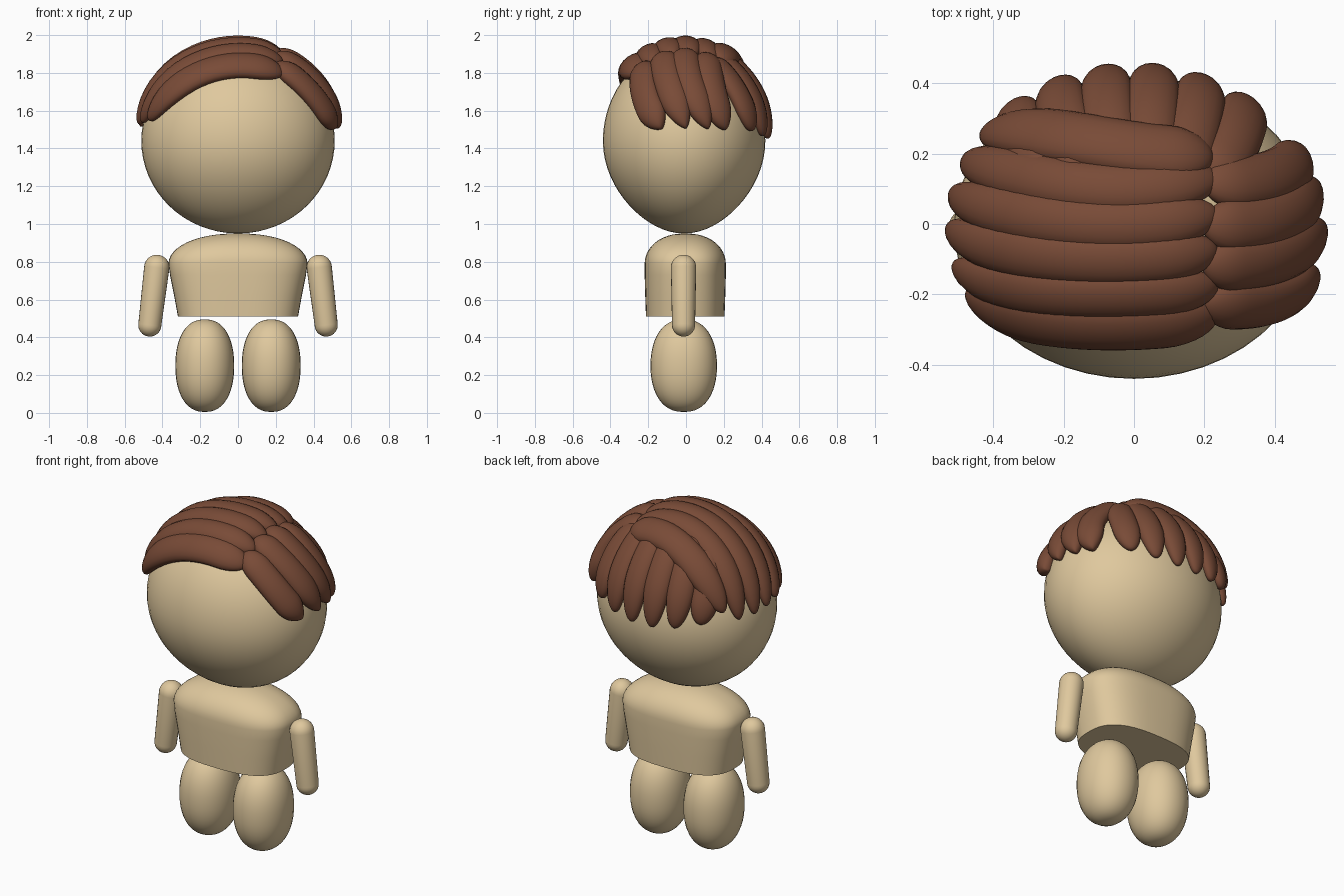
import bpy, bmesh, math
from mathutils import Vector

if "Cube" in bpy.data.objects:
    bpy.data.objects.remove(bpy.data.objects["Cube"])

def material(name, rgb):
    m = bpy.data.materials.new(name)
    m.diffuse_color = (*rgb, 1)
    m.use_nodes = True
    m.node_tree.nodes["Principled BSDF"].inputs["Base Color"].default_value = m.diffuse_color
    return m

SKIN = material("tan", (0.74, 0.58, 0.34))
HAIR = material("brown", (0.19, 0.07, 0.038))

def loft(name, rings, mat, angle=50):
    """Skin a list of equal-length point rings and close both ends."""
    bm = bmesh.new()
    vs = [[bm.verts.new(p) for p in r] for r in rings]
    n = len(vs[0])
    for a, b in zip(vs, vs[1:]):
        for i in range(n):
            j = (i + 1) % n
            bm.faces.new((a[i], a[j], b[j], b[i]))
    bm.faces.new(vs[0][::-1])
    bm.faces.new(vs[-1])
    bmesh.ops.recalc_face_normals(bm, faces=bm.faces)
    me = bpy.data.meshes.new(name)
    bm.to_mesh(me)
    bm.free()
    ob = bpy.data.objects.new(name, me)
    bpy.context.collection.objects.link(ob)
    me.materials.append(mat)
    bpy.context.view_layer.objects.active = ob
    bpy.ops.object.select_all(action='DESELECT')
    ob.select_set(True)
    bpy.ops.object.shade_smooth_by_angle(angle=math.radians(angle))
    return ob

def oval(cx, cy, z, rx, ry, e=2.0, n=48):
    """Horizontal superellipse ring."""
    pts = []
    for i in range(n):
        a = 2 * math.pi * i / n
        c, s = math.cos(a), math.sin(a)
        pts.append((cx + rx * math.copysign(abs(c) ** (2 / e), c),
                    cy + ry * math.copysign(abs(s) ** (2 / e), s), z))
    return pts

# head: egg, slightly narrower front to back toward the chin
C, R = Vector((0, -0.01, 1.44)), Vector((0.512, 0.43, 0.49))
rings = []
for i in range(33):
    a = math.pi * (0.004 + 0.992 * i / 32) - math.pi / 2
    s, c = math.sin(a), math.cos(a)
    k = 1 - 0.12 * min(s, 0) ** 2
    rings.append(oval(C.x, C.y, C.z + R.z * s, R.x * c, R.y * c * k))
loft("head", rings, SKIN)

# torso: flat base, flared sides, domed shoulders
rings = [oval(0, -0.004, z, rx, ry, 2.7) for z, rx, ry in
         [(0.51, 0.318, 0.208), (0.62, 0.338, 0.212), (0.73, 0.36, 0.215)]]
for i in range(13):
    a = math.pi / 2 * i / 12 * 0.99
    c = math.cos(a)
    rings.append(oval(0, -0.004, 0.79 + 0.16 * math.sin(a),
                      0.368 * c ** 0.9, 0.215 * c ** 0.9, 2.7 - 0.5 * i / 12))
loft("torso", rings, SKIN)

for side, label in ((-1, "left"), (1, "right")):
    # leg: squarish egg
    rings = []
    for i in range(25):
        a = math.pi * (0.006 + 0.988 * i / 24) - math.pi / 2
        s, c = math.sin(a), math.cos(a)
        w = c ** 0.85
        rings.append(oval(side * 0.176, -0.012, 0.25 + 0.245 * math.copysign(abs(s) ** 0.92, s),
                          0.156 * w, 0.176 * w, 2.1, 32))
    loft(label + "_leg", rings, SKIN)

    # arm: tapered capsule leaning outward
    top, bot = Vector((side * 0.43, -0.013, 0.77)), Vector((side * 0.467, -0.013, 0.465))
    axis = (bot - top).normalized()
    u, v = axis.cross(Vector((0, 1, 0))).normalized(), Vector((0, 1, 0))
    rings = []
    for p, r, a0 in ((top, 0.067, -89), (bot, 0.061, 0)):
        for i in range(9):
            a = math.radians(a0 + 89 * i / 8)
            o, rr = p + axis * r * math.sin(a), r * math.cos(a)
            rings.append([o + (u * math.cos(t) + v * math.sin(t)) * rr
                          for t in (2 * math.pi * k / 24 for k in range(24))])
    loft(label + "_arm", rings, SKIN)

def on_head(p):
    """Point and outward normal on the head shell nearest a rough point."""
    d = Vector([(p[i] - C[i]) / R[i] for i in range(3)]).normalized()
    return (Vector([C[i] + R[i] * d[i] for i in range(3)]),
            Vector([d[i] / R[i] for i in range(3)]).normalized())

def top_point(x, y):
    """Point on the upper half of the head above x, y."""
    q = 1 - ((x - C.x) / R.x) ** 2 - ((y - C.y) / R.y) ** 2
    return Vector((x, y, C.z + R.z * math.sqrt(max(q, 0.01))))

def lock(name, a, m, b, w, lift=0.018, h=0.05, tip=0.5, n=28, k=18):
    """Flattened hair strand running over the head through a, m, b."""
    a, m, b = Vector(a), Vector(m), Vector(b)
    def at(t):
        return on_head(a * (2*t - 1) * (t - 1) + m * 4*t * (1 - t) + b * t * (2*t - 1))
    rings = []
    for i in range(n + 1):
        t = 0.5 - 0.5 * math.cos(math.pi * (0.02 + 0.96 * i / n))
        p, nrm = at(t)
        tan = (at(t + 0.01)[0] - at(t - 0.01)[0]).normalized()
        sid = tan.cross(nrm).normalized()
        root = min(1, t / 0.2)
        end = min(1, (1 - t) / 0.3)
        f = (1 - (1 - root) ** 2) ** 0.5 * (1 - (1 - end) ** 2) ** tip
        g = (1 - (1 - root) ** 2) ** 0.5 * (1 - (1 - end) ** 2) ** 0.4
        rings.append([p + nrm * (lift + h * g * math.sin(s)) + sid * w * f * math.cos(s)
                      for s in (2 * math.pi * j / k for j in range(k))])
    loft(name, rings, HAIR, 60)

# locks swept from the parting over to the left: start y, middle y, end y, end z
for i, (s, m, e, z) in enumerate([(-0.25, -0.275, -0.20, 1.55), (-0.17, -0.19, -0.11, 1.53),
                                  (-0.07, -0.095, -0.01, 1.52), (0.03, 0.0, 0.08, 1.51),
                                  (0.13, 0.10, 0.18, 1.51)]):
    lock(f"left_lock_{i+1}", top_point(0.23, s), top_point(-0.13, m), (-0.48, e, z),
         0.085 if i == 0 else 0.075)

# raised lock across the crown
lock("crown_lock", top_point(0.21, 0.18), top_point(-0.08, 0.21), (-0.41, 0.24, 1.56),
     0.085, 0.032)

# locks falling to the right, with pointed tips swept backward
for i, (s, m, e) in enumerate([(-0.21, -0.205, -0.12), (-0.11, -0.09, 0.0),
                               (0.0, 0.015, 0.11), (0.11, 0.13, 0.215)]):
    lock(f"right_lock_{i+1}", top_point(0.19, s), top_point(0.39, m), (0.48, e, 1.50),
         0.078, tip=0.7)

# locks hanging down the back
for i in range(6):
    x = -0.31 + 0.12 * i
    lock(f"back_lock_{i+1}", top_point(x * 0.75, 0.12), top_point(x, 0.29 - 0.5 * x * x),
         (x * 1.05, 0.42 - 0.9 * x * x, 1.45 + 0.5 * x * x), 0.075, 0.014, 0.045)
